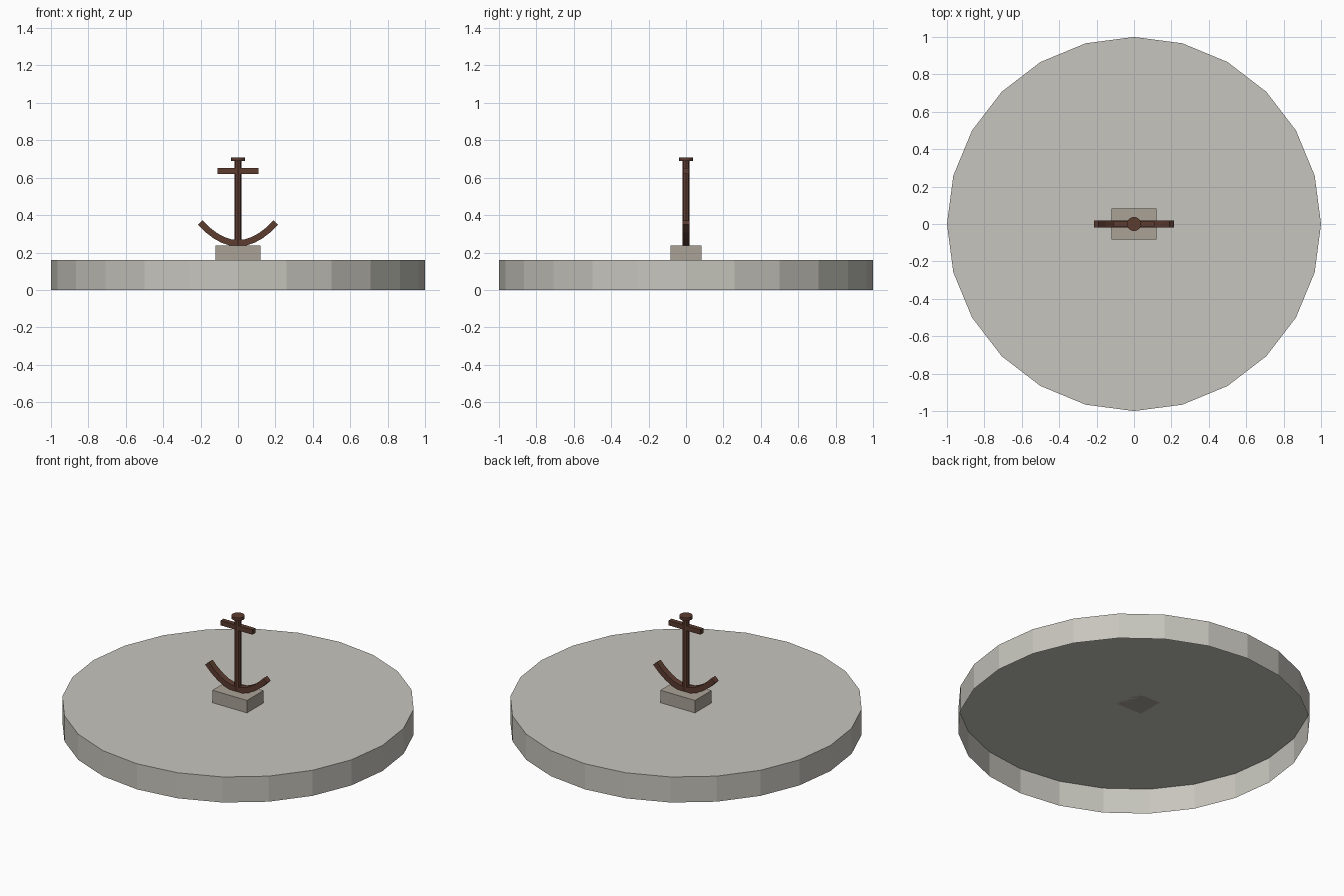
import bpy, bmesh, math
from mathutils import Matrix, Vector

if "Cube" in bpy.data.objects:
    bpy.data.objects.remove(bpy.data.objects["Cube"])


def material(name, rgb):
    m = bpy.data.materials.new(name)
    m.diffuse_color = (*rgb, 1)
    m.use_nodes = True
    m.node_tree.nodes["Principled BSDF"].inputs["Base Color"].default_value = m.diffuse_color
    return m


STONE = material("pale_stone", (0.57, 0.56, 0.51))
BLOCK = material("block_stone", (0.40, 0.36, 0.31))
IRON = material("rusty_iron", (0.11, 0.045, 0.03))


def finish(name, bm, mat):
    mesh = bpy.data.meshes.new(name)
    bmesh.ops.recalc_face_normals(bm, faces=bm.faces)
    bm.to_mesh(mesh)
    bm.free()
    mesh.materials.append(mat)
    obj = bpy.data.objects.new(name, mesh)
    bpy.context.collection.objects.link(obj)
    return obj


def cylinder(name, radius, z0, z1, sides, mat, open_bottom=False):
    bm = bmesh.new()
    bmesh.ops.create_cone(bm, cap_ends=True, segments=sides, radius1=radius,
                          radius2=radius, depth=z1 - z0,
                          matrix=Matrix.Translation((0, 0, (z0 + z1) / 2)))
    if open_bottom:
        low = [f for f in bm.faces if all(v.co.z < z0 + 1e-4 for v in f.verts)]
        bmesh.ops.delete(bm, geom=low, context='FACES_ONLY')
    return finish(name, bm, mat)


def box(name, size, z, mat):
    bm = bmesh.new()
    bmesh.ops.create_cube(bm, size=1, matrix=Matrix.Translation((0, 0, z)) @ Matrix.Diagonal((*size, 1)))
    return finish(name, bm, mat)


# Round plinth, hollow underneath, and the block on it
cylinder("plinth", 1.0, 0, 0.16, 24, STONE, open_bottom=True)
box("block", (0.24, 0.165, 0.078), 0.199, BLOCK)

# Anchor shank, top cap and crossbar
cylinder("shank", 0.02, 0.238, 0.695, 8, IRON)
cylinder("shank_cap", 0.038, 0.69, 0.708, 12, IRON)
box("crossbar", (0.22, 0.03, 0.03), 0.636, IRON)

# Curved anchor arms: square section swept along a shallow bowl curve
bm = bmesh.new()
rings = []
STEPS, T, W = 10, 0.017, 0.019
for i in range(STEPS + 1):
    x = -0.202 + 0.404 * i / STEPS
    z = 0.25 + 2.7 * x * x
    n = Vector((-5.4 * x, 0, 1)).normalized()
    rings.append([bm.verts.new(Vector((x, y, z)) + n * t)
                  for y, t in ((-W, -T), (W, -T), (W, T), (-W, T))])
for a, b in zip(rings, rings[1:]):
    for j in range(4):
        k = (j + 1) % 4
        bm.faces.new((a[j], a[k], b[k], b[j]))
bm.faces.new(rings[0])
bm.faces.new(rings[-1])
finish("anchor_arms", bm, IRON)
